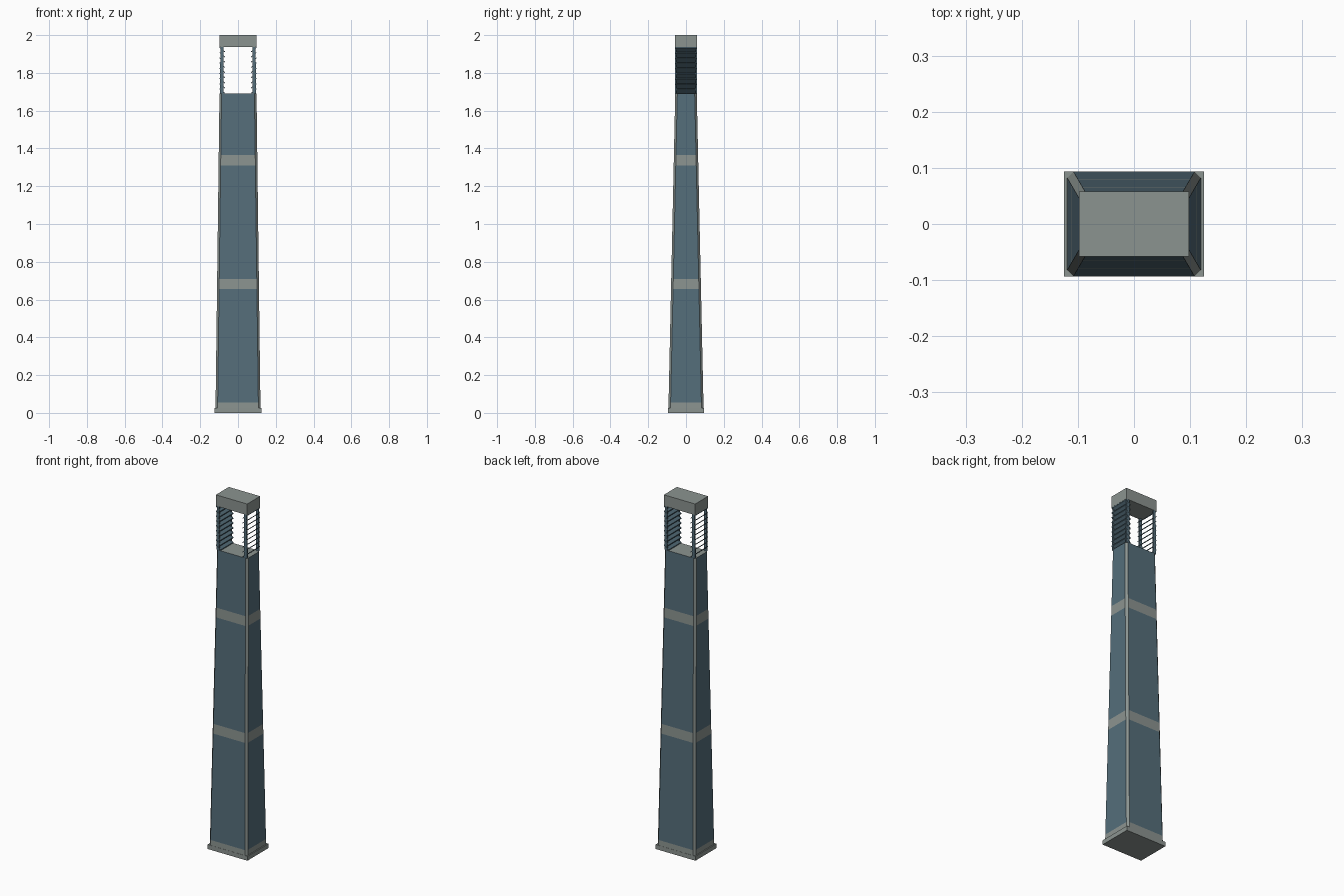
import bpy, bmesh
from mathutils import Vector

cube = bpy.data.objects.get("Cube")
if cube:
    bpy.data.objects.remove(cube, do_unlink=True)


def material(name, rgb):
    m = bpy.data.materials.new(name)
    m.use_nodes = True
    m.diffuse_color = (*rgb, 1)
    m.node_tree.nodes["Principled BSDF"].inputs["Base Color"].default_value = (*rgb, 1)
    return m


BLUE = material("slate blue panel", (0.09, 0.155, 0.195))
GRAY = material("stone gray trim", (0.26, 0.295, 0.28))


def finish(name, bm, mats):
    bmesh.ops.recalc_face_normals(bm, faces=bm.faces)
    mesh = bpy.data.meshes.new(name)
    bm.to_mesh(mesh)
    bm.free()
    for m in mats:
        mesh.materials.append(m)
    obj = bpy.data.objects.new(name, mesh)
    bpy.context.collection.objects.link(obj)
    return obj


def prism(name, profile, half_y, mat, y=0):
    """Extrude an x-z profile along y, centred on the given y."""
    bm = bmesh.new()
    face = bm.faces.new([bm.verts.new((px, y - half_y, pz)) for px, pz in profile])
    ext = bmesh.ops.extrude_face_region(bm, geom=[face])
    verts = [v for v in ext["geom"] if isinstance(v, bmesh.types.BMVert)]
    bmesh.ops.translate(bm, vec=(0, 2 * half_y, 0), verts=verts)
    return finish(name, bm, [mat])


def box(name, half_x, half_y, z0, z1, mat):
    profile = [(-half_x, z0), (half_x, z0), (half_x, z1), (-half_x, z1)]
    return prism(name, profile, half_y, mat)


# Tapered shaft with chamfered corners; corners and alternate levels are trim
BOTTOM, TOP, CHAMFER = 0.025, 1.69, 0.011
levels = [BOTTOM, 0.055, 0.655, 0.71, 1.31, 1.365, TOP]


def ring(z):
    t = (z - BOTTOM) / (TOP - BOTTOM)
    hx, hy, c = 0.119 - 0.021 * t, 0.093 - 0.036 * t, CHAMFER
    quarter = [(hx, hy - c), (hx - c, hy)]
    half = quarter + [(-x, y) for x, y in reversed(quarter)]
    return [Vector((x, y, z)) for x, y in half + [(-x, -y) for x, y in half]]


bm = bmesh.new()
rings = [[bm.verts.new(p) for p in ring(z)] for z in levels]
for k in range(len(rings) - 1):
    low, high = rings[k], rings[k + 1]
    for i in range(8):
        j = (i + 1) % 8
        f = bm.faces.new([low[i], low[j], high[j], high[i]])
        f.material_index = 1 if k % 2 == 0 or i % 2 == 0 else 0
for end in (rings[0], rings[-1]):
    bm.faces.new(end).material_index = 1
finish("tapered_shaft", bm, [BLUE, GRAY])

# Base slab and cap
box("base_slab", 0.125, 0.094, 0, BOTTOM, GRAY)
box("top_cap", 0.098, 0.058, 1.937, 2.0, GRAY)

# Louvred sides of the open lantern: end posts and slats rising outward
SLATS = 9
pitch = (1.937 - TOP) / SLATS
for side, s in (("left", 1), ("right", -1)):
    post = [(s * 0.078, TOP), (s * 0.096, TOP), (s * 0.093, 1.937), (s * 0.078, 1.937)]
    for end, y in (("front", -0.053), ("back", 0.053)):
        prism(f"{side}_{end}_post", post, 0.004, BLUE, y)
    for n in range(SLATS):
        z = TOP + n * pitch
        slat = [(s * 0.07, z), (s * 0.07, z + 0.005),
                (s * 0.097, z + pitch), (s * 0.097, z + pitch - 0.005)]
        prism(f"{side}_slat_{n + 1}", slat, 0.058, BLUE)
